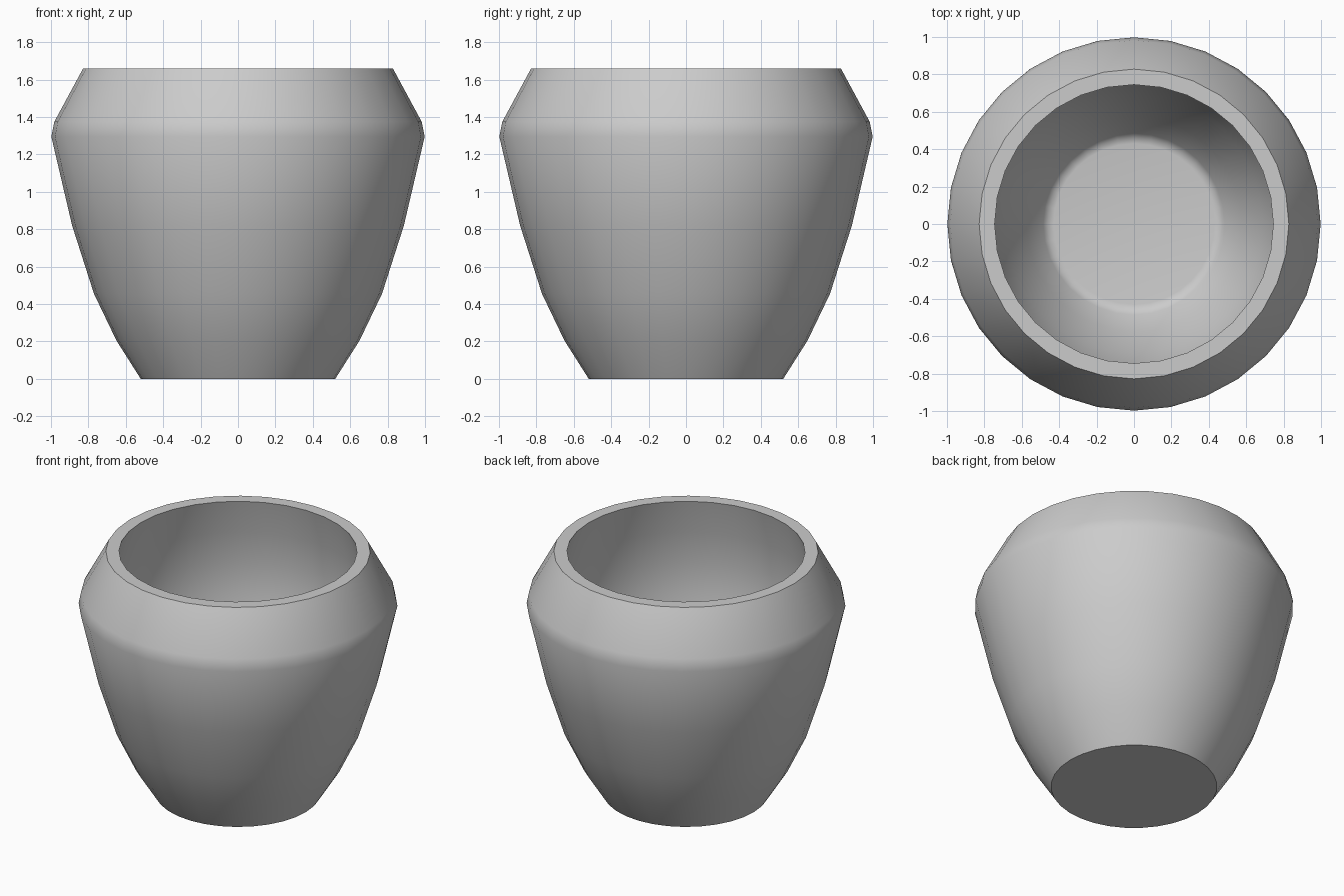
import bpy, bmesh, math

if "Cube" in bpy.data.objects:
    bpy.data.objects.remove(bpy.data.objects["Cube"])

SEGMENTS = 32

# Half section: outer base, up the outside, over the rim, down the gently barrelled inside to the floor
profile = [
    (0.0, 0.0), (0.52, 0.0), (0.65, 0.205), (0.77, 0.455), (0.887, 0.82),
    (0.998, 1.295), (0.982, 1.375), (0.828, 1.66),
    (0.745, 1.66), (0.80, 1.42), (0.825, 1.2), (0.82, 1.0), (0.775, 0.75),
    (0.69, 0.49), (0.575, 0.25), (0.485, 0.11), (0.46, 0.085), (0.43, 0.08), (0.0, 0.08),
]

# Revolve the section into a pot
bm = bmesh.new()
verts = [bm.verts.new((r, 0, z)) for r, z in profile]
edges = [bm.edges.new(pair) for pair in zip(verts, verts[1:])]
bmesh.ops.spin(bm, geom=verts + edges, cent=(0, 0, 0), axis=(0, 0, 1),
               angle=math.tau, steps=SEGMENTS, use_merge=True)
bmesh.ops.remove_doubles(bm, verts=bm.verts[:], dist=1e-4)
bmesh.ops.recalc_face_normals(bm, faces=bm.faces[:])

mesh = bpy.data.meshes.new("pot")
bm.to_mesh(mesh)
bm.free()
pot = bpy.data.objects.new("pot", mesh)
bpy.context.collection.objects.link(pot)

# Smooth walls, crisp rim and base edges
bpy.context.view_layer.objects.active = pot
pot.select_set(True)
bpy.ops.object.shade_smooth_by_angle(angle=math.radians(40))
